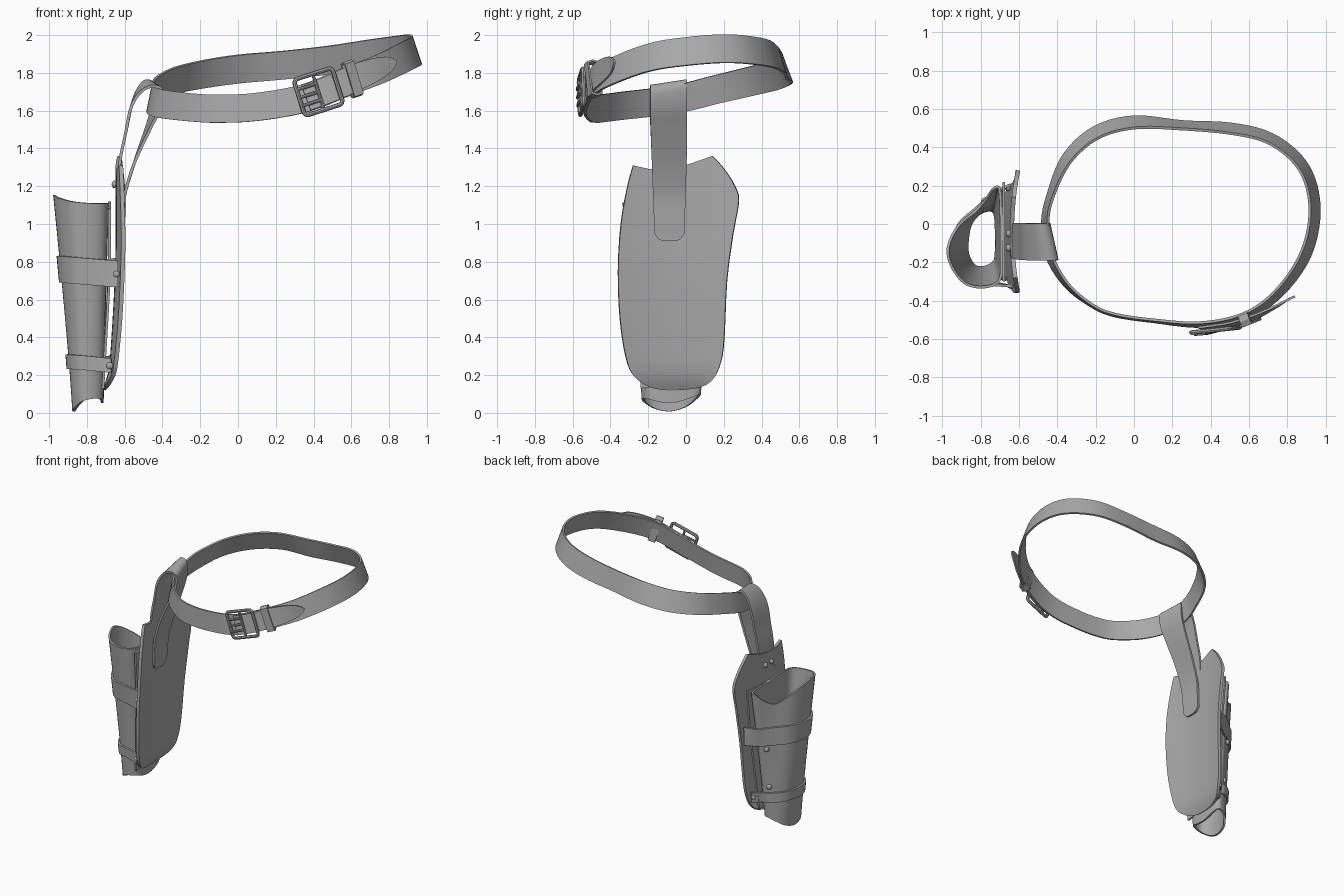
import bpy, bmesh, math
from mathutils import Vector as V, Matrix

if "Cube" in bpy.data.objects:
    bpy.data.objects.remove(bpy.data.objects["Cube"])

leather = bpy.data.materials.new("grey_leather")
leather.diffuse_color = (0.4, 0.4, 0.4, 1)
leather.use_nodes = True
leather.node_tree.nodes["Principled BSDF"].inputs["Base Color"].default_value = leather.diffuse_color


def finish(name, bm, thick=0, angle=40):
    me = bpy.data.meshes.new(name)
    bmesh.ops.recalc_face_normals(bm, faces=bm.faces)
    bm.to_mesh(me)
    bm.free()
    ob = bpy.data.objects.new(name, me)
    bpy.context.collection.objects.link(ob)
    me.materials.append(leather)
    bpy.ops.object.select_all(action='DESELECT')
    ob.select_set(True)
    bpy.context.view_layer.objects.active = ob
    if thick:
        m = ob.modifiers.new("thickness", 'SOLIDIFY')
        m.thickness, m.offset = thick, 0
        bpy.ops.object.modifier_apply(modifier=m.name)
    bpy.ops.object.shade_smooth_by_angle(angle=math.radians(angle))
    return ob


def spline(pts, closed=False, n=5):
    """Catmull-Rom through points of any dimension."""
    c, out = len(pts), []
    g = (lambda i: pts[i % c]) if closed else (lambda i: pts[max(0, min(c - 1, i))])
    for i in range(c if closed else c - 1):
        for k in range(n):
            t = k / n
            out.append([0.5 * (2 * b + (d - a) * t + (2 * a - 5 * b + 4 * d - e) * t * t
                               + (3 * b - a - 3 * d + e) * t ** 3)
                        for a, b, d, e in zip(g(i - 1), g(i), g(i + 1), g(i + 2))])
    return out if closed else out + [list(pts[-1])]


def sheet(name, rows, closed=False, thick=0.015, angle=40):
    """Skin between rows of equal length, then thicken."""
    bm = bmesh.new()
    vs = [[bm.verts.new(p) for p in r] for r in rows]
    n = len(rows[0])
    for a, b in zip(vs, vs[1:]):
        for i in range(n if closed else n - 1):
            j = (i + 1) % n
            bm.faces.new((a[i], a[j], b[j], b[i]))
    return finish(name, bm, thick, angle)


def band(name, ctrl, closed, thick):
    """Strap along x, y, z, half width, outward lean of the lower edge."""
    p = spline(ctrl, closed)
    c, rows = len(p), [[], [], []]
    for i, q in enumerate(p):
        a = p[(i - 1) % c] if closed else p[max(i - 1, 0)]
        b = p[(i + 1) % c] if closed else p[min(i + 1, c - 1)]
        t = (V(b[:3]) - V(a[:3])).normalized()
        n = t.cross(V((0, 0, 1))).normalized()
        u = n.cross(t)
        for r, s in zip(rows, (1, 0, -1)):
            r.append(V(q[:3]) + u * q[3] * s - n * q[4] * s / 2)
    return sheet(name, rows, closed, thick)


def rivet(name, loc, d):
    bm = bmesh.new()
    bmesh.ops.create_uvsphere(bm, u_segments=12, v_segments=8, radius=0.02)
    m = V(d).to_track_quat('Z', 'Y').to_matrix().to_4x4() @ Matrix.Diagonal((1, 1, 0.7, 1))
    bm.transform(Matrix.Translation(loc) @ m)
    finish(name, bm)


def tube(name, pts, r, closed, mat):
    cu = bpy.data.curves.new(name, 'CURVE')
    cu.dimensions, cu.bevel_depth, cu.bevel_resolution = '3D', r, 2
    cu.use_fill_caps = True
    s = cu.splines.new('POLY')
    s.points.add(len(pts) - 1)
    for q, p in zip(s.points, pts):
        q.co = (*(mat @ V(p)), 1)
    s.use_cyclic_u = closed
    tmp = bpy.data.objects.new(name, cu)
    bm = bmesh.new()
    bpy.context.collection.objects.link(tmp)
    bpy.context.view_layer.update()
    bm.from_mesh(tmp.evaluated_get(bpy.context.evaluated_depsgraph_get()).to_mesh())
    bpy.data.objects.remove(tmp)
    finish(name, bm)


# Waist belt
H = 0.074
belt = [(-.1, -.475, 1.61, .01), (.1, -.505, 1.62, .01), (.35, -.525, 1.665, .02), (.58, -.48, 1.755, .03),
        (.75, -.365, 1.82, .04), (.885, -.18, 1.885, .05), (.94, .02, 1.915, .05), (.925, .2, 1.928, .05),
        (.85, .34, 1.92, .05), (.7, .45, 1.9, .05), (.5, .498, 1.87, .05), (.25, .515, 1.842, .04),
        (0, .53, 1.82, .06), (-.2, .475, 1.79, .06), (-.35, .34, 1.755, .05), (-.435, .15, 1.71, .03),
        (-.463, 0, 1.672, .03), (-.44, -.17, 1.645, .03), (-.35, -.32, 1.628, .02), (-.22, -.425, 1.615, .01)]
band("belt", [(x, y, z, H, l) for x, y, z, l in belt], True, 0.014)

# Loose belt end past the buckle
band("belt_end", [(.36, -.547, 1.668, .07, .02), (.5, -.525, 1.72, .07, .02), (.62, -.487, 1.775, .07, .02),
                  (.72, -.44, 1.815, .062, .01), (.79, -.402, 1.843, .045, 0), (.825, -.385, 1.856, .022, 0),
                  (.838, -.378, 1.86, .004, 0)], False, 0.012)


def frame(loc, t):
    """Axes along the belt, across it and outward."""
    t = V(t).normalized()
    n = t.cross(V((0, 0, 1))).normalized()
    return Matrix.Translation(loc) @ Matrix((t, n.cross(t), n)).transposed().to_4x4()


# Buckle with bars and prongs
bk = frame((.425, -.545, 1.7), (.93, .1, .3))
ring = [(sx * .085 + .022 * math.cos(a), sy * .078 + .022 * math.sin(a), .008)
        for k, (sx, sy) in enumerate([(1, 1), (-1, 1), (-1, -1), (1, -1)])
        for a in [math.pi / 2 * (k + j / 4) for j in range(5)]]
tube("buckle_frame", ring, 0.012, True, bk)
tube("buckle_bar", [(.0, -.09, .006), (.0, .09, .006)], 0.009, False, bk)
for i in (-1, 0, 1):
    tube("buckle_prong", [(-.105, i * .045, .018), (-.06, i * .045, .02), (0, i * .045, .012)], 0.009, False, bk)

# Keeper loop
kp = frame((.605, -.492, 1.768), (.86, .35, .3))
prof = [(-.087, -.028), (.087, -.028), (.094, 0), (.087, .026), (-.087, .026), (-.094, 0)]
sheet("belt_keeper", [[kp @ V((s * .027, u, n)) for u, n in prof] for s in (-1, 1)], True, 0.012, 30)

# Hanger strap folded over the belt: x, z, skew
path = spline([(-.64, 1.15, 0), (-.625, 1.33, 0), (-.595, 1.48, 0), (-.565, 1.62, 0), (-.52, 1.71, .4),
               (-.47, 1.745, .9), (-.428, 1.72, 1), (-.435, 1.62, .8), (-.475, 1.51, .4), (-.55, 1.32, 0),
               (-.6, 1.15, 0), (-.612, 1.0, 0), (-.617, .95, 0)])
left = [(x + .025 * k, -.167 - .022 * min(1, max(0, (z - .95) / .6)), z - .018 * k) for x, z, k in path]
right = [(x - .02 * k, -.008 + .012 * min(1, max(0, (z - .95) / .4)), z + .014 * k) for x, z, k in path]
for x, w, z in ((-.618, .06, .922), (-.619, .035, .91)):
    left.append((x, -.088 - w, z))
    right.append((x, -.088 + w, z))
sheet("hanger_strap", [left, right], False, 0.016, 50)

# Backing panel against the leg
side = spline([(.14, 1.36), (.2, 1.295), (.26, 1.2), (.28, 1.12), (.25, .95), (.217, .7), (.203, .4), (.185, .27),
               (.14, .175), (.05, .135), (-.1, .125), (-.2, .145), (-.28, .2), (-.32, .3), (-.35, .5),
               (-.36, .75), (-.345, 1.0), (-.31, 1.2), (-.28, 1.31)], False, 3)
bm = bmesh.new()
bm.faces.new([bm.verts.new((0, y, z)) for y, z in side + [[-.2, 1.292], [-.1, 1.29], [.01, 1.315]]])
for axis, start, n, step in ((1, -.32, 12, .05), (2, .16, 20, .06)):
    for i in range(n):
        co = V((0, 0, 0))
        co[axis] = start + i * step
        no = V((0, 0, 0))
        no[axis] = 1
        bmesh.ops.bisect_plane(bm, geom=bm.verts[:] + bm.edges[:] + bm.faces[:], plane_co=co, plane_no=no)


def panel_x(y, z):
    return (-.637 + .03 * min(1, ((y + .04) / .31) ** 2)
            - .045 * max(0, (.9 - z) / .8) ** 1.5 - .03 * max(0, (.24 - z) / .11) ** 2)


for v in bm.verts:
    v.co.x = panel_x(v.co.y, v.co.z)
finish("leg_panel", bm, 0.022)

# Pouch: open tapering tube, control points (x, y, rim height) above and (x, y) below
top = [(-.7, -.29, 1.11), (-.78, -.33, 1.11), (-.88, -.31, 1.12), (-.95, -.22, 1.14), (-.967, -.12, 1.15),
       (-.92, -.01, 1.08), (-.83, .07, 1.0), (-.77, .14, 1.03), (-.73, .19, 1.09), (-.7, .18, 1.1),
       (-.692, 0, 1.1), (-.692, -.15, 1.11)]
low = [(-.73, -.19), (-.78, -.22), (-.83, -.215), (-.865, -.16), (-.868, -.08), (-.85, 0), (-.81, .05),
       (-.77, .065), (-.74, .06), (-.725, .03), (-.72, -.05), (-.72, -.13)]


def section(z, i):
    t = max(0, min(1.05, z / 1.12)) ** 1.15
    return [low[i][k] + (top[i][k] - low[i][k]) * t for k in (0, 1)]


rows = []
for r in range(13):
    ctrl = []
    for i, (x, y) in enumerate(low):
        foot = .008 + .3 * (x + .868) + .04 * ((y + .09) / .13) ** 2
        z = foot + (top[i][2] - foot) * r / 12
        ctrl.append((*section(z, i), z))
    rows.append(spline(ctrl, True, 4))
sheet("pouch", rows, True, 0.014, 50)

# Stitched sheet between pouch and panel
rows = []
for i in range(11):
    t = i / 10
    z = .15 + .95 * t
    rows.append([(-.715 + .035 * min(1, t * 1.6), a, z + .02 * s)
                 for s, a in ((-1, -.24 - .06 * t), (0, -.05), (1, .12 + .1 * t))])
sheet("pouch_backing", rows, False, 0.014)

# Retaining straps around the pouch with rivets: upper left/right heights, end positions
for name, z, half, drop, ya, yb in (("upper_strap", .75, .07, .03, -.325, .205),
                                   ("lower_strap", .265, .038, .03, -.285, .165)):
    edges = []
    for s in (1, 0, -1):
        ctrl = [(panel_x(ya, z) - .02, ya, z - drop / 2 + s * half)]
        for i in range(1, 9):
            x, y = section(z + s * half, i)
            cx, cy = -.79, -.08
            d = V((x - cx, y - cy)).normalized() * .016
            ctrl.append((x + d.x, y + d.y, z + drop * (-.4 - (x + .72) / .23) * .7 + s * half))
        ctrl.append((panel_x(yb, z) - .022, yb, z + s * half))
        edges.append(spline(ctrl, False, 4))
    sheet(name, edges, False, 0.014)
    rivet(name + "_front_rivet", (panel_x(ya, z) - .03, ya + .002, z - drop / 2), (-.4, -1, 0))
    rivet(name + "_back_rivet", (panel_x(yb, z) - .033, yb - .015, z), (-1, .3, 0))
    x, y = section(z, 7)
    rivet(name + "_seam_rivet", (x - .012, y + .01, z - .1 if z > .5 else z + .08), (-1, 1, 0))

# Rivets fixing the hanger to the panel
for y in (-.125, -.05):
    rivet("hanger_rivet", (-.655, y, 1.21), (-1, 0, 0))
